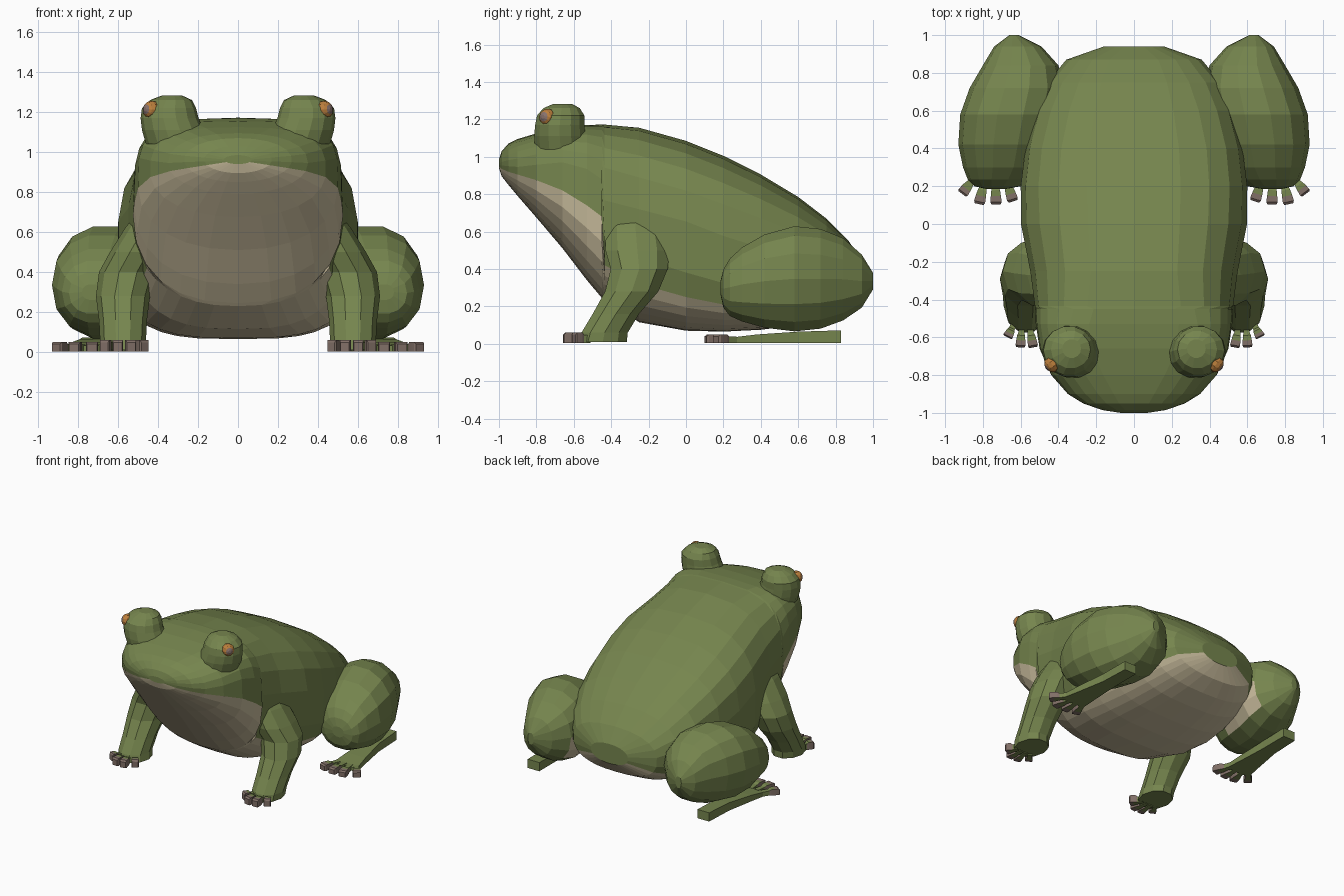
import bpy, bmesh, math
from mathutils import Vector


def material(name, rgb):
    m = bpy.data.materials.new(name)
    m.diffuse_color = (*rgb, 1)
    return m


GREEN = material("frog green", (0.18, 0.235, 0.076))
BEIGE = material("belly beige", (0.60, 0.52, 0.345))
TAUPE = material("toe taupe", (0.22, 0.16, 0.135))
ORANGE = material("eye orange", (0.50, 0.21, 0.045))
PUPIL = material("pupil grey", (0.25, 0.17, 0.15))


def loft(name, rings, mats, rule=None, mirror=True):
    """Skin closed rings of equal length; rule(ring, segment) picks the material."""
    bm = bmesh.new()
    loops = [[bm.verts.new(p) for p in r] for r in rings]
    n = len(rings[0])
    for i in range(len(loops) - 1):
        for j in range(n):
            k = (j + 1) % n
            f = bm.faces.new((loops[i][j], loops[i][k], loops[i + 1][k], loops[i + 1][j]))
            f.material_index = rule(i, j) if rule else 0
    bm.faces.new(loops[0])
    last = bm.faces.new(loops[-1])
    last.material_index = rule(len(loops) - 1, 0) if rule else 0
    bmesh.ops.recalc_face_normals(bm, faces=bm.faces)
    me = bpy.data.meshes.new(name)
    bm.to_mesh(me)
    bm.free()
    for m in mats:
        me.materials.append(m)
    ob = bpy.data.objects.new(name, me)
    bpy.context.collection.objects.link(ob)
    if mirror:
        ob.modifiers.new("Mirror", 'MIRROR')
    return ob


def power(v, e):
    return math.copysign(abs(v) ** e, v)


# Body: station y, bottom z, colour seam z, top z, half width, lower and upper roundness
STATIONS = [
    (-1.00, 0.94, 0.95, 0.985, 0.07, 2.0, 2.0),
    (-0.985, 0.895, 0.935, 1.03, 0.17, 2.0, 2.0),
    (-0.95, 0.85, 0.92, 1.07, 0.27, 2.0, 2.1),
    (-0.90, 0.79, 0.905, 1.095, 0.35, 2.0, 2.3),
    (-0.80, 0.675, 0.875, 1.125, 0.44, 2.1, 2.9),
    (-0.66, 0.51, 0.82, 1.155, 0.50, 2.2, 3.8),
    (-0.53, 0.34, 0.74, 1.17, 0.52, 2.3, 3.8),
    (-0.45, 0.245, 0.68, 1.172, 0.525, 2.4, 3.3),
    (-0.435, 0.23, 0.42, 1.172, 0.525, 2.4, 3.2),
    (-0.25, 0.115, 0.32, 1.155, 0.55, 2.8, 2.8),
    (0.00, 0.07, 0.25, 1.085, 0.60, 3.2, 2.7),
    (0.20, 0.065, 0.21, 1.005, 0.60, 3.3, 2.7),
    (0.40, 0.075, 0.20, 0.905, 0.575, 3.2, 2.7),
    (0.60, 0.10, 0.215, 0.785, 0.525, 3.0, 2.6),
    (0.75, 0.14, 0.24, 0.67, 0.46, 2.8, 2.5),
    (0.87, 0.20, 0.28, 0.55, 0.36, 2.5, 2.4),
    (0.94, 0.29, 0.33, 0.44, 0.16, 2.2, 2.2),
]
LOW, UP = 6, 7


def body_ring(y, zb, zs, zt, w, nl, nu):
    c, h = (zb + zt) / 2, (zt - zb) / 2
    s = (zs - c) / h
    ts = math.asin(power(s, (nl if s < 0 else nu) / 2))
    a = -math.pi / 2
    ang = [a + (ts - a) * i / LOW for i in range(LOW)]
    ang += [ts + (-a - ts) * i / UP for i in range(UP + 1)]
    half = []
    for t in ang:
        n = nl if t < 0 else nu
        half.append((w * max(math.cos(t), 0) ** (2 / n), y, c + h * power(math.sin(t), 2 / n)))
    half[0], half[-1] = (0, y, zb), (0, y, zt)
    return half + [(-x, y, z) for x, y, z in half[-2:0:-1]]


SEGS = 2 * (LOW + UP)
loft("body", [body_ring(*s) for s in STATIONS], [GREEN, BEIGE],
     lambda i, j: 1 if i < len(STATIONS) - 1 and (j < LOW or j >= SEGS - LOW) else 0, mirror=False)


# Hind thighs: station y, inner x, outer x, bottom z, top z; beige on the inner underside
def thigh_ring(y, x0, x1, z0, z1, n=14):
    out = []
    for k in range(n):
        t = 2 * math.pi * k / n
        out.append(((x0 + x1) / 2 + (x1 - x0) / 2 * power(math.cos(t), 0.9), y,
                    (z0 + z1) / 2 + (z1 - z0) / 2 * power(math.sin(t), 0.9)))
    return out


THIGH = [(0.185, 0.68, 0.78, 0.26, 0.34), (0.20, 0.60, 0.845, 0.19, 0.40), (0.235, 0.54, 0.88, 0.145, 0.46),
         (0.30, 0.48, 0.905, 0.115, 0.52), (0.42, 0.43, 0.93, 0.08, 0.59), (0.58, 0.39, 0.92, 0.06, 0.635),
         (0.72, 0.37, 0.87, 0.075, 0.62), (0.84, 0.40, 0.80, 0.12, 0.57), (0.94, 0.49, 0.74, 0.19, 0.48),
         (1.00, 0.61, 0.66, 0.29, 0.38)]
loft("hind_thigh", [thigh_ring(*s) for s in THIGH], [GREEN, BEIGE],
     lambda i, j: 1 if i in (4, 5, 6) and j in (7, 8) else 0)


# Upright rings: z, centre x, centre y, radius x, radius y
def flat_ring(z, cx, cy, rx, ry, n=10):
    return [(cx + rx * math.cos(2 * math.pi * k / n), cy + ry * math.sin(2 * math.pi * k / n), z)
            for k in range(n)]


ARM = [(0.01, 0.57, -0.445, 0.115, 0.135), (0.06, 0.575, -0.435, 0.115, 0.13),
       (0.16, 0.575, -0.375, 0.12, 0.13), (0.28, 0.575, -0.29, 0.135, 0.15),
       (0.40, 0.55, -0.25, 0.145, 0.16), (0.50, 0.495, -0.26, 0.145, 0.18),
       (0.62, 0.43, -0.27, 0.135, 0.17), (0.75, 0.37, -0.27, 0.09, 0.12)]
loft("front_leg", [flat_ring(*s) for s in ARM], [GREEN])

# Eye mounds, flaring into the head
MOUND = [(1.04, 0.30, -0.67, 0.16, 0.14), (1.11, 0.325, -0.675, 0.155, 0.14),
         (1.17, 0.342, -0.675, 0.145, 0.135), (1.22, 0.345, -0.67, 0.135, 0.13),
         (1.26, 0.335, -0.665, 0.105, 0.10), (1.283, 0.33, -0.66, 0.05, 0.05)]
loft("eye_mound", [flat_ring(*s, n=14) for s in MOUND], [GREEN])

# Eyeballs: rings around an axis pointing out and forward, with a pupil at the tip
axis = Vector((0.80, -0.60, 0.08)).normalized()
side = axis.cross(Vector((0, 0, 1))).normalized()
up = side.cross(axis)
base = Vector((0.438, -0.745, 1.212))
rings = []
for d, r in [(-0.03, 0.045), (0.0, 0.045), (0.018, 0.037), (0.027, 0.026), (0.034, 0.010)]:
    rings.append([base + axis * d + (side * math.cos(k * math.pi / 5) + up * math.sin(k * math.pi / 5)) * r
                  for k in range(10)])
loft("eyeball", rings, [ORANGE, PUPIL], lambda i, j: 1 if i >= 3 else 0)


# Hind feet: long flat slabs from heel to toes
def slab_ring(y, x0, x1, z1):
    return [(x0, y, 0.004), (x1, y, 0.004), (x1, y, z1), (x0, y, z1)]


loft("hind_foot", [slab_ring(*s) for s in [(0.83, 0.68, 0.78, 0.072), (0.60, 0.68, 0.79, 0.065),
                                           (0.38, 0.67, 0.83, 0.05), (0.23, 0.66, 0.86, 0.032)]], [GREEN])


# Toes: green stalk flaring to a pad with taupe sides and tip
def toe(name, start, tip, z1, wide):
    a, b = Vector((*start, 0)), Vector((*tip, 0))
    d = (b - a).normalized()
    s = Vector((-d.y, d.x, 0))
    rs = []
    for f, w, z in [(0, 0.75, 0.75), (0.4, 0.65, 0.8), (0.52, 0.85, 1), (0.72, 1.0, 1),
                    (0.92, 1.1, 1), (1, 0.9, 0.8)]:
        p = a.lerp(b, f)
        rs.append([p + s * e * wide * w + Vector((0, 0, h))
                   for e, h in [(-1, 0.004), (1, 0.004), (1, z1 * z), (-1, z1 * z)]])
    loft(name, rs, [GREEN, TAUPE], lambda i, j: 1 if i >= 3 or (i >= 1 and j in (1, 3)) else 0)


for i in range(4):
    u = i / 3
    bow = 0.05 * (2 * u - 1) ** 2
    toe("hind_toe", (0.685 + 0.15 * u, 0.26), (0.64 + 0.27 * u, 0.10 + bow * (0.4 + 0.8 * u)), 0.05, 0.027)
    toe("front_toe", (0.52 + 0.11 * u, -0.52), (0.465 + 0.205 * u, -0.66 + bow * 1.2), 0.06, 0.024)
